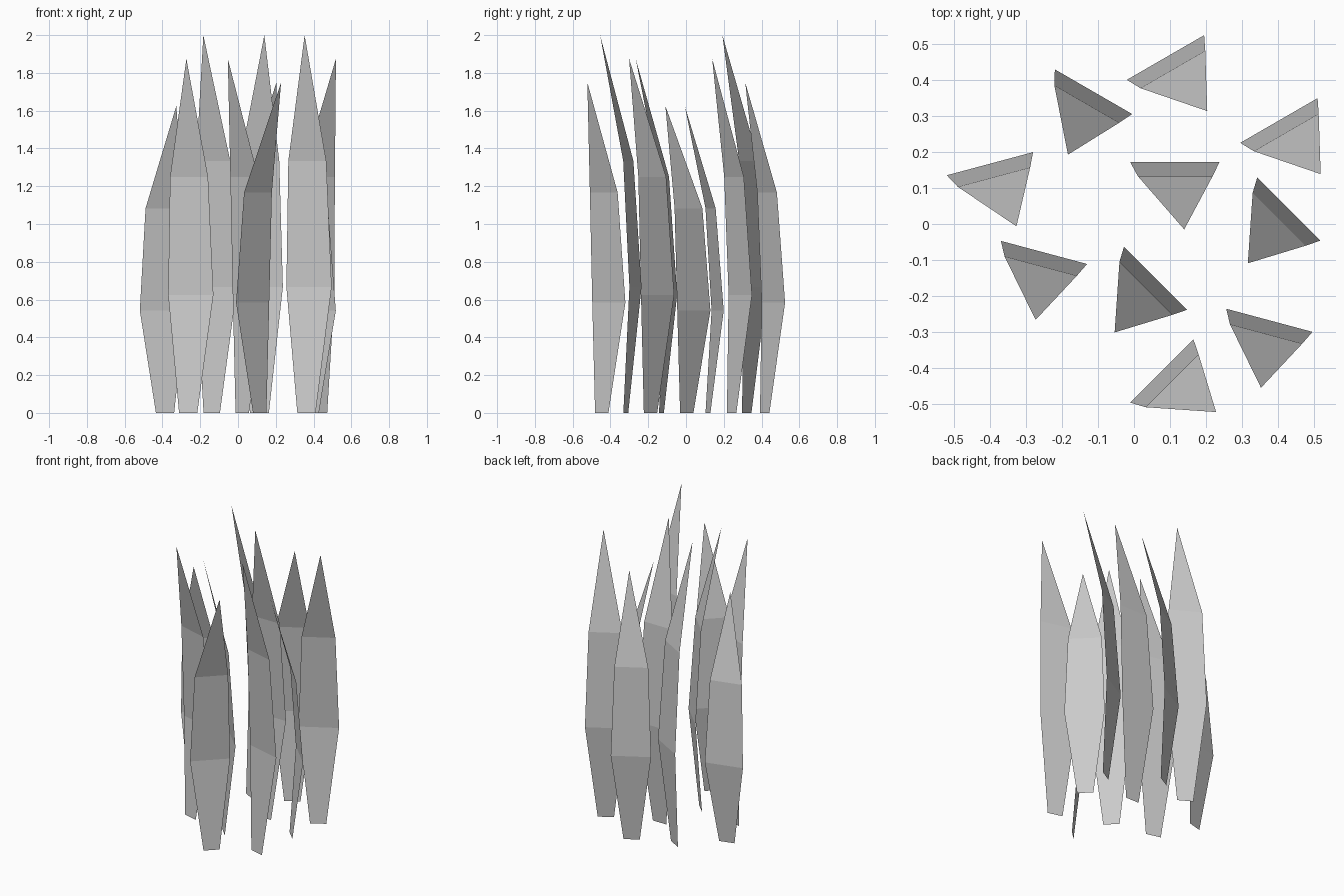
import bpy
from math import radians

if "Cube" in bpy.data.objects:
    bpy.data.objects.remove(bpy.data.objects["Cube"])

# Blade rows: half width, sideways shift, forward curl, height fraction
ROWS = [(0.05, 0.0, 0.053, 0.0), (0.124, 0.0, 0.0, 1 / 3), (0.104, 0.001, 0.039, 2 / 3)]
TIP = (0.026, -0.187, 1.0)


def blade_mesh():
    verts = []
    for half, shift, curl, z in ROWS:
        verts += [(shift - half, -curl, z), (shift + half, -curl, z)]
    verts.append(TIP)
    faces = [(0, 1, 3, 2), (2, 3, 5, 4), (4, 5, 6)]
    mesh = bpy.data.meshes.new("grass_blade")
    mesh.from_pydata(verts, [], faces)
    return mesh


# Each blade: x, y, turn in degrees, height
BLADES = [
    (0.0875, 0.4625, 30, 1.75),
    (-0.1125, 0.3675, -30, 2.0),
    (0.4025, 0.2875, 30, 1.875),
    (-0.40, 0.1675, 15, 1.625),
    (0.1135, 0.172, 0, 2.0),
    (0.43, 0.0415, -45, 1.625),
    (-0.25, -0.079, -15, 1.875),
    (0.06, -0.1505, -45, 1.875),
    (0.376, -0.2675, -15, 2.0),
    (0.0775, -0.4085, 45, 1.75),
]

# Tuft of flat blades sharing one mesh
mesh = blade_mesh()
for i, (x, y, turn, height) in enumerate(BLADES, 1):
    blade = bpy.data.objects.new(f"grass_blade_{i}", mesh)
    blade.location = (x, y, 0)
    blade.rotation_euler = (0, 0, radians(turn))
    blade.scale = (1, 1, height)
    bpy.context.collection.objects.link(blade)
